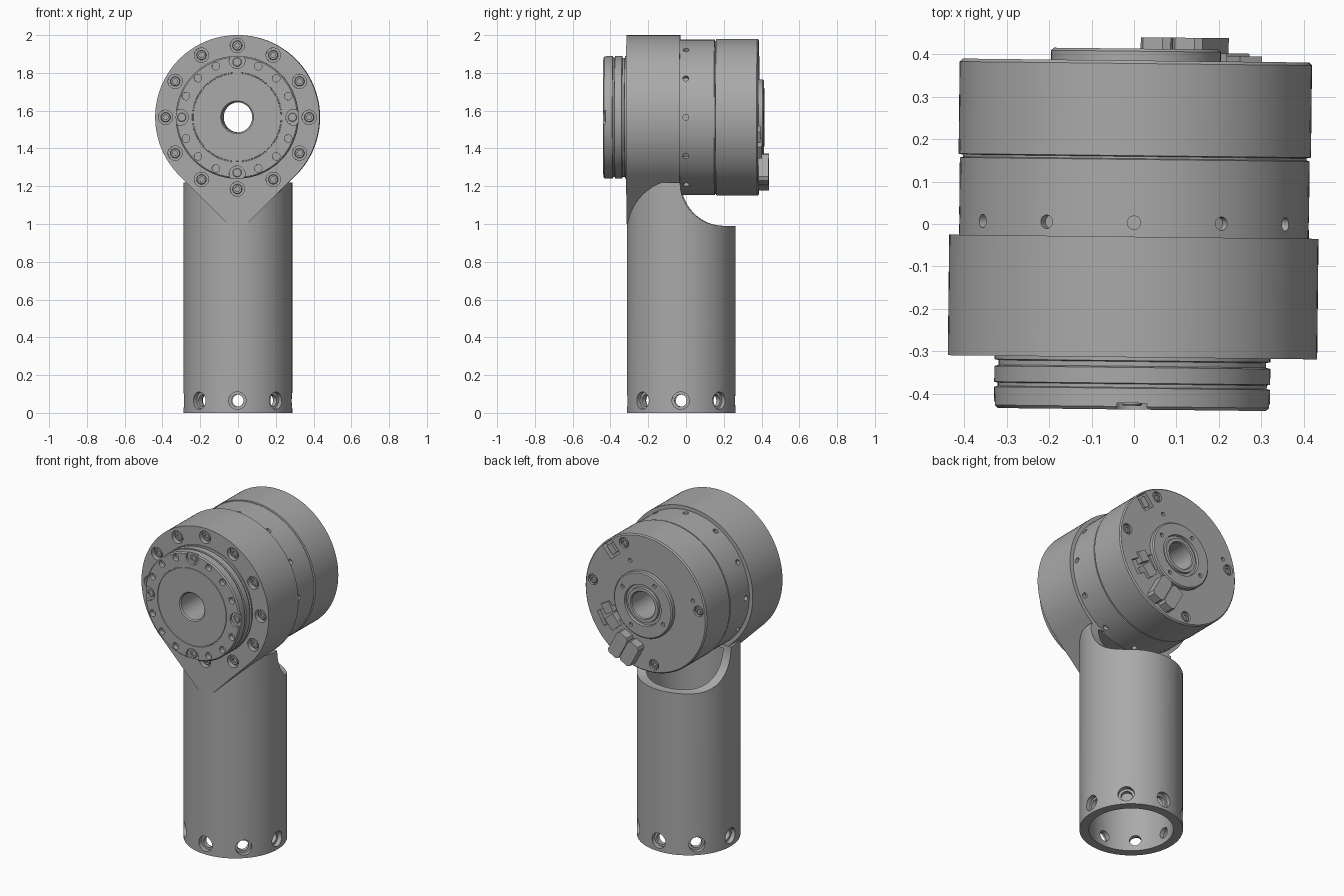
import bpy, bmesh
from math import pi, sin, cos, radians
from mathutils import Vector, Matrix

if "Cube" in bpy.data.objects:
    bpy.data.objects.remove(bpy.data.objects["Cube"], do_unlink=True)

ZC = 1.565          # height of the joint axis
FRONT = -0.314      # front plane of the collar
TUBE_Y = -0.025     # axis of the tube
BACK = 0.385        # rear plane of the housing
parts = []

grey = bpy.data.materials.new("machined_grey")
grey.use_nodes = True
grey.diffuse_color = (0.4, 0.4, 0.4, 1)
grey.node_tree.nodes["Principled BSDF"].inputs["Base Color"].default_value = (0.4, 0.4, 0.4, 1)


def finish(name, bm, part=True):
    bmesh.ops.remove_doubles(bm, verts=bm.verts, dist=1e-5)
    bmesh.ops.recalc_face_normals(bm, faces=bm.faces)
    me = bpy.data.meshes.new(name)
    bm.to_mesh(me)
    bm.free()
    ob = bpy.data.objects.new(name, me)
    bpy.context.scene.collection.objects.link(ob)
    if part:
        parts.append(ob)
    else:
        ob.hide_render = True
    return ob


def lathe(name, profile, steps=96, closed=True, z=ZC):
    """Turn a (radius, y) profile about the y axis."""
    bm = bmesh.new()
    vs = [bm.verts.new((r, y, z)) for r, y in profile]
    pairs = list(zip(vs, vs[1:])) + ([(vs[-1], vs[0])] if closed else [])
    es = [bm.edges.new(p) for p in pairs]
    bmesh.ops.spin(bm, geom=vs + es, cent=(0, 0, z), axis=(0, 1, 0),
                   angle=2 * pi, steps=steps, use_merge=True)
    return finish(name, bm)


def prism(name, outline, axis, lo, hi, part=True):
    """Extrude a 2D outline along x (points are y,z) or y (points are x,z)."""
    bm = bmesh.new()
    at = (lambda a, b: (lo, a, b)) if axis == "x" else (lambda a, b: (a, lo, b))
    face = bm.faces.new([bm.verts.new(at(*p)) for p in outline])
    ext = bmesh.ops.extrude_face_region(bm, geom=[face])["geom"]
    d = Vector((hi - lo, 0, 0) if axis == "x" else (0, hi - lo, 0))
    bmesh.ops.translate(bm, vec=d, verts=[v for v in ext if isinstance(v, bmesh.types.BMVert)])
    return finish(name, bm, part)


def cylinders(name, radius, length, places, segs=24, part=False):
    """Cylinders centred on each (point, axis) pair."""
    bm = bmesh.new()
    for p, axis in places:
        m = Matrix.Translation(p) @ Vector(axis).to_track_quat("Z", "Y").to_matrix().to_4x4()
        bmesh.ops.create_cone(bm, cap_ends=True, segments=segs, radius1=radius,
                              radius2=radius, depth=length, matrix=m)
    return finish(name, bm, part)


def combine(ob, other, operation="DIFFERENCE"):
    mod = ob.modifiers.new("cut", "BOOLEAN")
    mod.operation, mod.object, mod.solver = operation, other, "EXACT"
    dg = bpy.context.evaluated_depsgraph_get()
    dg.update()
    me = bpy.data.meshes.new_from_object(ob.evaluated_get(dg))
    ob.modifiers.clear()
    ob.data = me
    bpy.data.objects.remove(other, do_unlink=True)


def polar(r, deg, y):
    a = radians(deg)
    return Vector((r * cos(a), y, ZC + r * sin(a)))


def ring(r, y, angles):
    return [(polar(r, a, y), (0, 1, 0)) for a in angles]


# Arm: tube with a scooped top, joined to a teardrop collar
arm = cylinders("arm", 0.288, 1.22, [((0, TUBE_Y, 0.61), (0, 0, 1))], 96, True)
arc = [(0.2 - 0.228 * cos(t * pi / 24), 1.218 - 0.228 * sin(t * pi / 24)) for t in range(13)]
scoop = prism("scoop", [(-0.028, 1.5)] + arc + [(0.5, 0.99), (0.5, 1.5)], "x", -0.5, 0.5, False)
combine(arm, scoop)
tear = [(0.435 * cos(radians(a)), ZC + 0.435 * sin(radians(a))) for a in range(-45, 226, 3)]
collar = prism("collar", tear + [(-0.05, 1.0), (0.05, 1.0)], "y", FRONT, -0.03, False)
combine(arm, collar, "UNION")
combine(arm, cylinders("tube_bore", 0.235, 1.4, [((0, TUBE_Y, 0.5), (0, 0, 1))], 96))
combine(arm, cylinders("axis_bore", 0.1, 1, [((0, 0, ZC), (0, 1, 0))], 48))

# Eight counterbored mounting holes around the foot
spokes = [Vector((cos(k * pi / 4), sin(k * pi / 4), 0)) for k in range(8)]
foot = Vector((0, TUBE_Y, 0.065))
combine(arm, cylinders("foot_holes", 0.032, 0.2, [(foot + d * 0.26, d) for d in spokes]))
combine(arm, cylinders("foot_counterbores", 0.046, 0.1, [(foot + d * 0.31, d) for d in spokes]))

# Twelve screw pockets in the collar face
clock = range(0, 360, 30)
combine(arm, cylinders("collar_pockets", 0.038, 0.06, ring(0.38, FRONT, clock)))

# Output flange with grooved side
flange = lathe("output_flange", [
    (0.08, -0.43), (0.087, -0.437), (0.232, -0.437), (0.233, -0.434), (0.237, -0.434),
    (0.238, -0.437), (0.318, -0.437), (0.325, -0.43), (0.325, -0.387), (0.317, -0.385),
    (0.317, -0.377), (0.325, -0.375), (0.325, -0.338), (0.315, -0.335), (0.315, -0.324),
    (0.325, -0.322), (0.325, -0.3), (0.08, -0.3)])
quarters = range(0, 360, 90)
small = [k * 22.5 for k in range(16) if k % 4]
combine(flange, cylinders("flange_holes", 0.02, 0.06, ring(0.293, -0.437, small)))
combine(flange, cylinders("flange_scallops", 0.042, 0.03, ring(0.3, -0.437, quarters)))

# Motor housing with seam, rear hub and central sleeve
housing = lathe("motor_housing", [
    (0.08, -0.32), (0.105, -0.32), (0.105, -0.04), (0.412, -0.04), (0.412, 0.152),
    (0.405, 0.154), (0.405, 0.159), (0.415, 0.161), (0.415, 0.378), (0.408, BACK),
    (0.2, BACK), (0.2, 0.407), (0.193, 0.413), (0.125, 0.413), (0.122, 0.398),
    (0.106, 0.398), (0.104, 0.412), (0.085, 0.412), (0.08, 0.406)])
radial = [(polar(0.41, a, 0.003), polar(1, a, 0) - Vector((0, 0, ZC))) for a in clock]
combine(housing, cylinders("side_holes", 0.016, 0.04, radial, 16))
rear_angles = (8, 66, 172, 261)
combine(housing, cylinders("rear_pockets", 0.032, 0.03, ring(0.365, BACK, rear_angles)))
combine(housing, cylinders("hub_holes", 0.012, 0.03, ring(0.16, 0.413, (30, 120, 210, 300)), 16))
combine(housing, cylinders("vent_holes", 0.012, 0.03,
                           ring(0.26, BACK, (66,)) + ring(0.34, BACK, (162,)), 16))


# Rear sockets and cable connectors
def block(name, x, z, w, h, y0, y1, turn, chamfer=0.0, part=True):
    c = chamfer
    pts = [(-w + c, -h), (w - c, -h), (w, -h + c), (w, h - c),
           (w - c, h), (-w + c, h), (-w, h - c), (-w, -h + c)]
    if not c:
        pts = [(-w, -h), (w, -h), (w, h), (-w, h)]
    t = radians(turn)
    pts = [(x + a * cos(t) - b * sin(t), ZC + z + a * sin(t) + b * cos(t)) for a, b in pts]
    return prism(name, pts, "y", y0, y1, part)


combine(housing, block("rear_socket", 0.235, 0.27, 0.04, 0.045, 0.35, 0.42, -40, 0, False))
combine(housing, block("side_recess", 0.235, -0.13, 0.045, 0.085, 0.36, 0.39, 60, 0, False))
block("socket_insert", 0.235, 0.27, 0.02, 0.03, 0.345, 0.38, -40)
block("upper_connector", 0.255, -0.09, 0.032, 0.03, 0.35, 0.398, 60)
block("lower_connector", 0.215, -0.165, 0.04, 0.035, 0.35, 0.404, 50)
block("cable_plug_left", 0.152, -0.275, 0.04, 0.08, 0.37, 0.44, 28, 0.014)
block("cable_plug_right", 0.075, -0.308, 0.04, 0.075, 0.37, 0.44, 28, 0.014)

# Socket-head screws, sharing one mesh
head = lathe("screw", [(0, 0.02), (0.026, 0.02), (0.026, 0.003), (0.023, 0), (0.013, 0),
                       (0.013, 0.01), (0, 0.01)], 18, False, 0)
parts.remove(head)


def screws(name, r, y, angles, scale=1, flip=False):
    for a in angles:
        ob = bpy.data.objects.new(name, head.data)
        bpy.context.scene.collection.objects.link(ob)
        ob.location = polar(r, a, y)
        ob.scale = (scale,) * 3
        ob.rotation_euler.z = pi if flip else 0
        parts.append(ob)


screws("collar_screw", 0.38, FRONT + 0.012, clock)
screws("flange_screw", 0.293, -0.428, quarters, 0.9)
screws("rear_screw", 0.365, BACK - 0.004, rear_angles, 0.95, True)
bpy.data.objects.remove(head, do_unlink=True)

# Material, shading and the slight twist of the whole assembly
twist = Matrix.Rotation(radians(-0.65), 4, "Z")
bpy.ops.object.select_all(action="DESELECT")
for ob in parts:
    ob.data.materials.clear()
    ob.data.materials.append(grey)
    ob.matrix_basis = twist @ ob.matrix_basis
    ob.select_set(True)
bpy.context.view_layer.objects.active = arm
bpy.ops.object.shade_smooth_by_angle(angle=radians(30))
